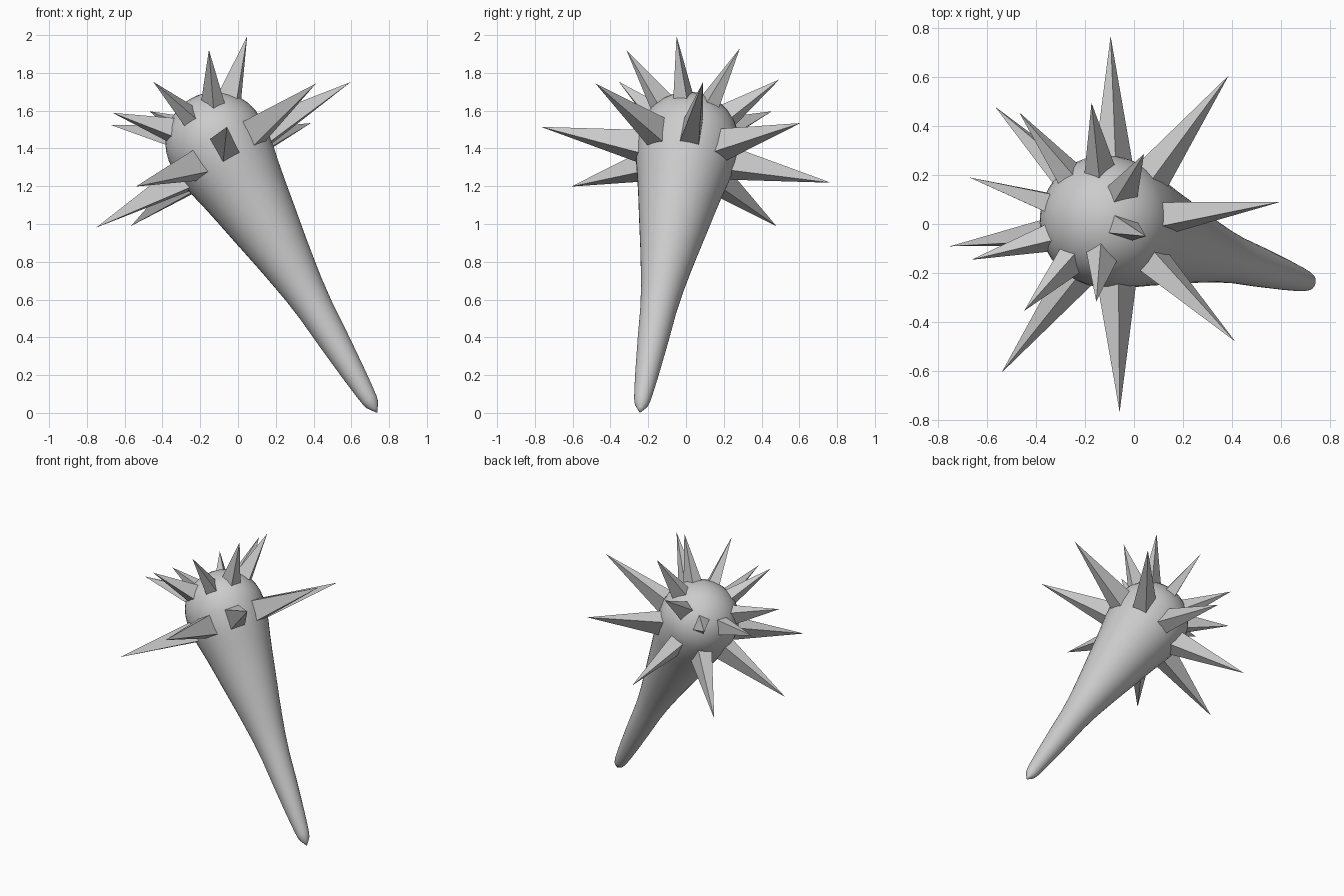
import bpy, bmesh, math
from mathutils import Vector

if "Cube" in bpy.data.objects:
    bpy.data.objects.remove(bpy.data.objects["Cube"])

# Axis of the club: handle tip to centre of the round head
TIP = Vector((0.737, -0.244, 0.0))
HEAD = Vector((-0.115, 0.011, 1.43))
R = 0.27
U = (HEAD - TIP).normalized()
LENGTH = (HEAD - TIP).length
V = Vector((0.676, 0.091, 0.388))
V = (V - U * V.dot(U)).normalized()
W = U.cross(V)


def around(angle):
    return V * math.cos(angle) + W * math.sin(angle)


def make_object(name, bm):
    bmesh.ops.recalc_face_normals(bm, faces=bm.faces)
    mesh = bpy.data.meshes.new(name)
    bm.to_mesh(mesh)
    bm.free()
    obj = bpy.data.objects.new(name, mesh)
    bpy.context.collection.objects.link(obj)
    return obj


# Club body: lathed profile (distance along axis, radius) plus a domed head
profile = [(0.025, 0.018), (0.05, 0.035), (0.08, 0.043), (0.13, 0.05), (0.24, 0.062),
           (0.36, 0.073), (0.46, 0.082), (0.64, 0.096), (0.77, 0.112), (0.88, 0.13),
           (1.0, 0.151), (1.2, 0.189), (1.32, 0.211), (1.42, 0.231), (1.51, 0.251),
           (1.59, 0.265)]
for i in range(9):
    a = math.radians(i * 10)
    profile.append((LENGTH + R * math.sin(a), R * math.cos(a)))

SEG = 40
bm = bmesh.new()
rings = [[bm.verts.new(TIP + U * s + around(2 * math.pi * k / SEG) * r) for k in range(SEG)]
         for s, r in profile]
for lo, hi in zip(rings, rings[1:]):
    for k in range(SEG):
        n = (k + 1) % SEG
        bm.faces.new((lo[k], lo[n], hi[n], hi[k]))
for ring, end in ((rings[0], TIP), (rings[-1], HEAD + U * R)):
    pole = bm.verts.new(end)
    for k in range(SEG):
        bm.faces.new((ring[k], ring[(k + 1) % SEG], pole))
club = make_object("club_body", bm)
bpy.context.view_layer.objects.active = club
club.select_set(True)
bpy.ops.object.shade_smooth_by_angle(angle=math.radians(40))


# Four-sided spike with a rectangular base sunk into the head
def spike(name, base, tip, side, half_side, half_up):
    up = (tip - base).normalized().cross(side)
    bm = bmesh.new()
    corners = [bm.verts.new(base + side * half_side * a + up * half_up * b)
               for a, b in ((-1, -1), (1, -1), (1, 1), (-1, 1))]
    apex = bm.verts.new(tip)
    bm.faces.new(corners)
    for k in range(4):
        bm.faces.new((corners[k], corners[(k + 1) % 4], apex))
    make_object(name, bm)


for i in range(8):
    # Long spikes straight out around the widest part
    a = math.radians(45 * i)
    out, side = around(a), around(a + math.pi / 2)
    low = HEAD - U * 0.075
    spike(f"long_spike_{i + 1}", low + out * 0.2, low + out * 0.782, side, 0.055, 0.077)

    # Short spikes leaning up from the dome, between the long ones
    a += math.radians(22.5)
    out, side = around(a), around(a + math.pi / 2)
    ray = (out * 0.447 + U * 0.388).normalized()
    spike(f"short_spike_{i + 1}", HEAD + ray * 0.23, HEAD + ray * 0.592, side, 0.041, 0.058)
